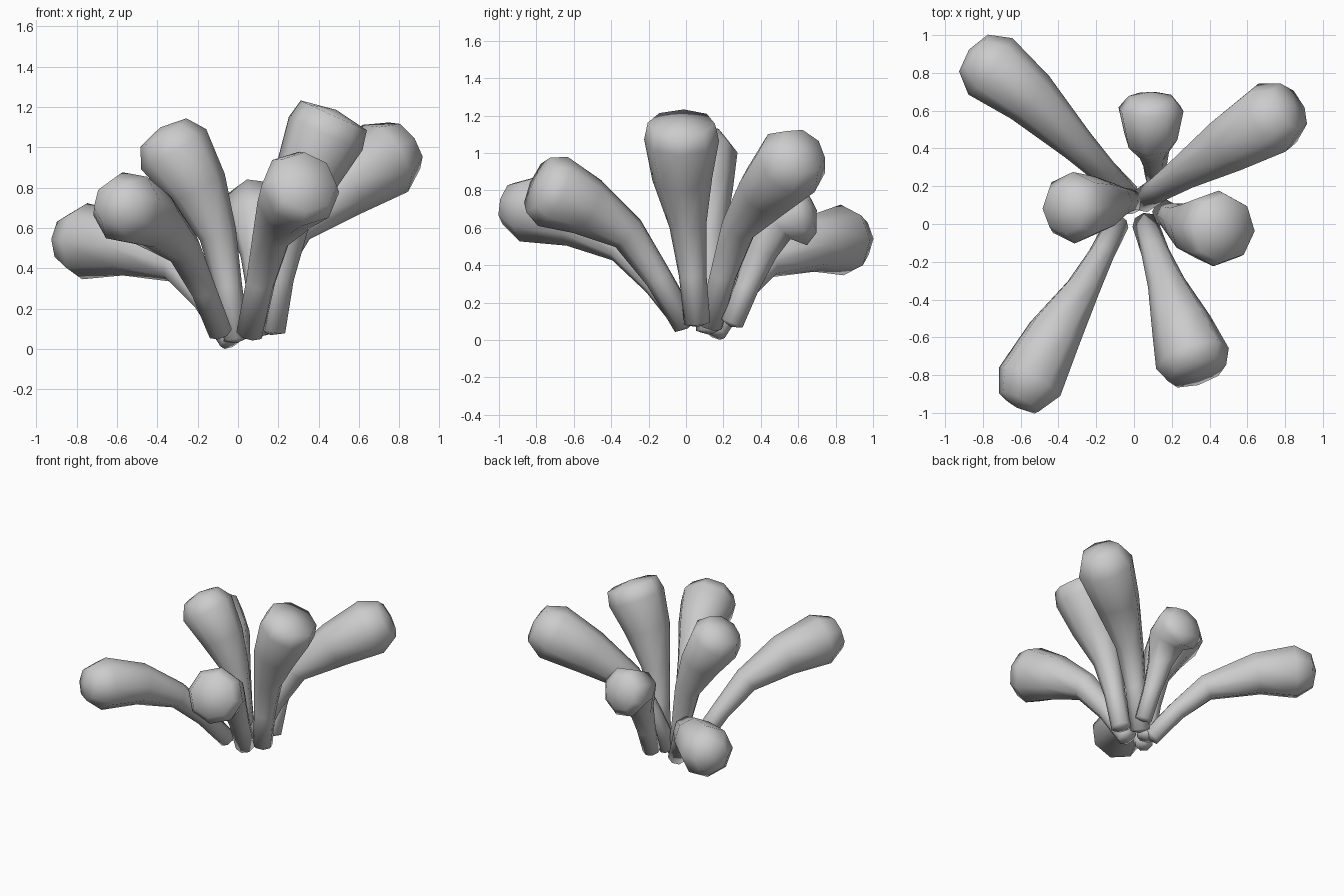
import bpy, math
from mathutils import Vector

if "Cube" in bpy.data.objects:
    bpy.data.objects.remove(bpy.data.objects["Cube"])

SIDES = 8
PROFILE = (.064, .068, .091, .147, .184)  # radii shared by all stalks, root to widest part

# Each stalk: root, neck, shoulder, tip, head scale, radius of the blunt tip
stalks = {
    "back_left": [(-.03, .15, .055), (-.30, .42, .43), (-.55, .67, .525), (-.85, .905, .555), 1, .12],
    "front_left": [(-.09, 0, .10), (-.27, -.34, .51), (-.42, -.58, .65), (-.61, -.945, .74), .97, .115],
    "left": [(-.01, .12, .06), (-.10, .12, .58), (-.20, .10, .81), (-.37, .08, 1.085), 1, .13],
    "back": [(.12, .245, .10), (.10, .40, .48), (.09, .46, .65), (.09, .67, .70), .94, .12],
    "back_right": [(.05, .13, .09), (.28, .285, .62), (.51, .43, .81), (.825, .62, 1.02), 1.06, .135],
    "right": [(.165, .06, .10), (.25, .01, .62), (.34, -.02, .87), (.475, -.025, 1.17), 1.06, .175],
    "front": [(.06, 0, .09), (.17, -.31, .58), (.25, -.53, .725), (.335, -.79, .84), 1.06, .155],
}


def centreline(root, neck, shoulder, tip):
    # Bend the stem slightly off the straight line, set the widest ring near the tip
    stem = (root + neck) / 2 - ((shoulder - neck) - (neck - root) * .5) * .1
    head = shoulder.lerp(tip, .7)
    return [root, stem, neck, shoulder, head, tip]


def build_stalk(name, root, neck, shoulder, tip, scale, tip_radius):
    pts = centreline(*(Vector(p) for p in (root, neck, shoulder, tip)))
    radii = [r * scale for r in PROFILE] + [tip_radius]
    n = len(pts)
    verts, faces = [], []
    side = None
    # Octagonal rings carried along the curved centreline
    for i in range(n):
        t = (pts[min(i + 1, n - 1)] - pts[max(i - 1, 0)]).normalized()
        ref = t.cross(Vector((.3, .2, 1))) if side is None else side
        side = (ref - t * ref.dot(t)).normalized()
        other = t.cross(side)
        for k in range(SIDES):
            a = 2 * math.pi * (k + .5) / SIDES
            verts.append(pts[i] + (side * math.cos(a) + other * math.sin(a)) * radii[i] * 1.03)
    for i in range(n - 1):
        for k in range(SIDES):
            a, b = i * SIDES + k, i * SIDES + (k + 1) % SIDES
            faces.append((a, b, b + SIDES, a + SIDES))
    # Shallow pointed caps on root and tip
    low, high, last = len(verts), len(verts) + 1, (n - 1) * SIDES
    verts.append(pts[0] - (pts[1] - pts[0]).normalized() * .02)
    verts.append(pts[-1] + (pts[-1] - pts[-2]).normalized() * .03)
    for k in range(SIDES):
        j = (k + 1) % SIDES
        faces.append((low, j, k))
        faces.append((high, last + k, last + j))
    mesh = bpy.data.meshes.new(name)
    mesh.from_pydata(verts, [], faces)
    ob = bpy.data.objects.new(name, mesh)
    bpy.context.collection.objects.link(ob)
    bpy.ops.object.select_all(action='DESELECT')
    ob.select_set(True)
    bpy.context.view_layer.objects.active = ob
    bpy.ops.object.shade_smooth_by_angle(angle=math.radians(75))
    return ob


objects = [build_stalk(name + "_stalk", *spec) for name, spec in stalks.items()]

# Rest the cluster on the ground
ground = min(v.co.z for o in objects for v in o.data.vertices)
for o in objects:
    for v in o.data.vertices:
        v.co.z -= ground
